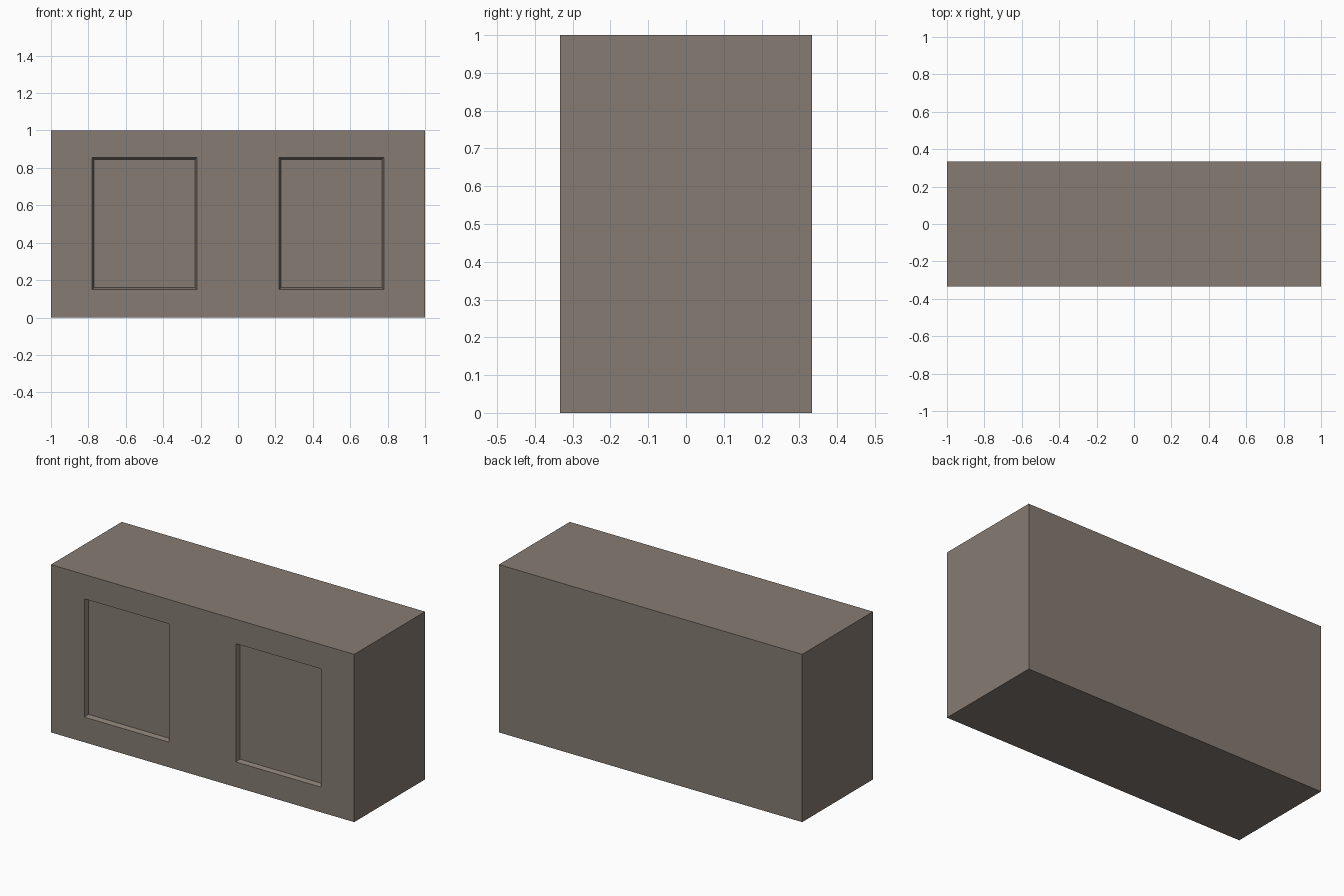
import bpy, bmesh
from mathutils import Vector

if "Cube" in bpy.data.objects:
    bpy.data.objects.remove(bpy.data.objects["Cube"])

W, D, H = 2.0, 0.667, 1.0
FRONT = -D / 2
DEPTH, TAPER = 0.025, 0.013

bm = bmesh.new()

# Cabinet block
bmesh.ops.create_cube(bm, size=1.0)
for v in bm.verts:
    v.co = Vector((v.co.x * W, v.co.y * D, (v.co.z + 0.5) * H))


def cut(co, no):
    geom = bm.verts[:] + bm.edges[:] + front_faces()
    bmesh.ops.bisect_plane(bm, geom=geom, plane_co=co, plane_no=no)


def front_faces():
    return [f for f in bm.faces if f.normal.y < -0.9]


bm.normal_update()
# Panel outlines on the front face
for x in (-0.78, -0.22, 0.22, 0.78):
    cut((x, 0, 0), (1, 0, 0))
    bm.normal_update()
for z in (0.15, 0.855):
    cut((0, 0, z), (0, 0, 1))
    bm.normal_update()

# Two shallow recessed panels with slightly sloped sides
panels = []
for f in front_faces():
    c = f.calc_center_median()
    if 0.22 < abs(c.x) < 0.78 and 0.15 < c.z < 0.855:
        panels.append(f)
bmesh.ops.inset_individual(bm, faces=panels, thickness=TAPER, depth=0)
for f in panels:
    for v in f.verts:
        v.co.y = FRONT + DEPTH

bmesh.ops.recalc_face_normals(bm, faces=bm.faces[:])
mesh = bpy.data.meshes.new("panelled_block")
bm.to_mesh(mesh)
bm.free()
block = bpy.data.objects.new("panelled_block", mesh)
bpy.context.collection.objects.link(block)

# Warm grey-brown surface
mat = bpy.data.materials.new("warm_grey")
mat.diffuse_color = (0.24, 0.2, 0.17, 1)
mat.use_nodes = True
mat.node_tree.nodes["Principled BSDF"].inputs["Base Color"].default_value = mat.diffuse_color
mesh.materials.append(mat)
